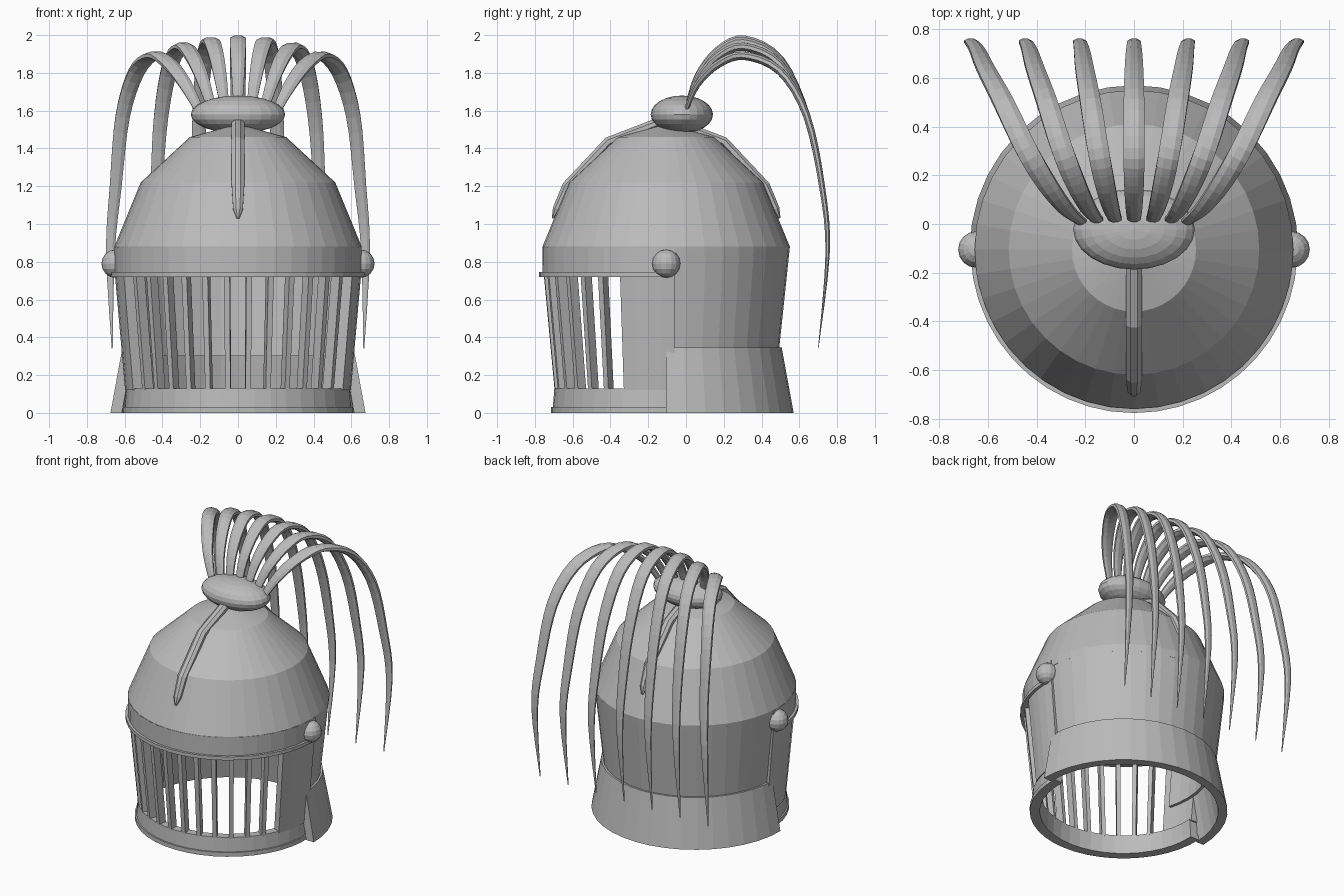
import bpy, bmesh
from math import sin, cos, pi, radians
from mathutils import Vector

if "Cube" in bpy.data.objects:
    bpy.data.objects.remove(bpy.data.objects["Cube"])

CY = -0.105  # helmet axis in y

metal = bpy.data.materials.new("grey metal")
metal.use_nodes = True
metal.diffuse_color = (0.5, 0.5, 0.5, 1)
metal.node_tree.nodes["Principled BSDF"].inputs["Base Color"].default_value = (0.5, 0.5, 0.5, 1)


def finish(name, bm):
    bmesh.ops.remove_doubles(bm, verts=bm.verts, dist=1e-5)
    bmesh.ops.recalc_face_normals(bm, faces=bm.faces)
    mesh = bpy.data.meshes.new(name)
    bm.to_mesh(mesh)
    bm.free()
    mesh.materials.append(metal)
    ob = bpy.data.objects.new(name, mesh)
    bpy.context.collection.objects.link(ob)
    return ob


def bridge(bm, rings, closed=False):
    """Skin a row of equal vertex loops, capping the ends if open."""
    count = len(rings) if closed else len(rings) - 1
    for i in range(count):
        a, b = rings[i], rings[(i + 1) % len(rings)]
        for j in range(len(a)):
            k = (j + 1) % len(a)
            bm.faces.new((a[j], a[k], b[k], b[j]))
    if not closed:
        bm.faces.new(rings[0])
        bm.faces.new(rings[-1])


def revolve(name, profile, start=0, end=360, steps=40):
    """Turn a closed (radius, z) profile about the axis; 0 degrees is the front."""
    bm = bmesh.new()
    full = end - start >= 360
    rings = []
    for i in range(steps if full else steps + 1):
        a = radians(start + (end - start) * i / steps)
        rings.append([bm.verts.new((r * sin(a), CY - r * cos(a), z)) for r, z in profile])
    bridge(bm, rings, full)
    return finish(name, bm)


def wall(r0, z0, r1, z1, t=0.055):
    return [(r0, z0), (r1, z1), (r1 - t, z1), (r0 - t, z0)]


def ellipsoid(name, centre, size, u=16, v=10):
    bm = bmesh.new()
    bmesh.ops.create_uvsphere(bm, u_segments=u, v_segments=v, radius=1)
    for p in bm.verts:
        p.co = Vector(centre) + p.co * Vector(size)
    return finish(name, bm)


def smooth_path(points, sub):
    """Catmull-Rom interpolation of vectors."""
    out = []
    for i in range(len(points) - 1):
        p0, p1, p2 = points[max(i - 1, 0)], points[i], points[i + 1]
        p3 = points[min(i + 2, len(points) - 1)]
        for s in range(sub):
            t = s / sub
            out.append(0.5 * (2 * p1 + (p2 - p0) * t + (2 * p0 - 5 * p1 + 4 * p2 - p3) * t ** 2
                              + (3 * p1 - p0 - 3 * p2 + p3) * t ** 3))
    return out + [points[-1]]


def sweep(name, path, flat, sides=8):
    """Flattened tube; each path item is (x, y, z, half width)."""
    bm = bmesh.new()
    rings = []
    for i, p in enumerate(path):
        d = (path[min(i + 1, len(path) - 1)] - path[max(i - 1, 0)]).to_3d().normalized()
        side = (Vector((1, 0, 0)) - d * d.x).normalized()
        up = side.cross(d)
        c = p.to_3d()
        rings.append([bm.verts.new(c + p.w * (side * cos(a) + up * sin(a) * flat))
                      for a in (2 * pi * (j + 0.5) / sides for j in range(sides))])
    bridge(bm, rings)
    return finish(name, bm)


# Skull: faceted dome, back shell and flared neck guard
revolve("dome", [(0.65, 0.83), (0.655, 0.88), (0.515, 1.22), (0.255, 1.46), (0, 1.53),
                 (0, 1.47), (0.22, 1.4), (0.46, 1.18), (0.595, 0.87), (0.59, 0.83)])
revolve("back_shell", wall(0.594, 0.3, 0.653, 0.86), 73, 287, 24)
revolve("neck_guard", wall(0.675, 0, 0.612, 0.345, 0.06), 90, 270, 20)

# Visor: brow band, brim, cheeks and lower ring
revolve("brow_band", wall(0.655, 0.73, 0.656, 0.875), -94, 94, 22)
revolve("brim", wall(0.672, 0.72, 0.672, 0.745, 0.07), -88, 88, 22)
revolve("visor_lower_ring", wall(0.6, 0.03, 0.592, 0.13), -93, 93, 22)
revolve("visor_foot", wall(0.61, 0, 0.61, 0.03, 0.065), -93, 93, 22)
for side, a in (("left", 68), ("right", -94)):
    revolve(side + "_cheek", wall(0.598, 0.12, 0.653, 0.74), a, a + 26, 4)

# Visor bars evenly spread across the opening
BARS, OPENING, HALF = 12, 136, 1.35
for i in range(BARS):
    a = -OPENING / 2 + OPENING * (i + 1) / (BARS + 1)
    revolve(f"visor_bar_{i + 1}", wall(0.592, 0.12, 0.65, 0.74), a - HALF, a + HALF, 1)

# Visor pivots
for side, s in (("left", 1), ("right", -1)):
    ellipsoid(side + "_pivot", (s * 0.648, CY, 0.79), (0.075, 0.075, 0.075), 16, 8)

# Crest straps running down the front and back of the dome
for name, s in (("front_strap", -1), ("back_strap", 1)):
    sweep(name, [Vector((0, CY + s * y, z, w)) for y, z, w in
                 ((0.03, 1.54, 0.036), (0.305, 1.435, 0.036), (0.525, 1.2, 0.036),
                  (0.58, 1.08, 0.028), (0.6, 1.03, 0.008))], 0.8)

# Plume knot and its seven drooping strands
ellipsoid("plume_knot", (0, -0.022, 1.58), (0.25, 0.165, 0.1), 24, 12)
# y, height, share of outward spread, half width
STRAND = ((0.0, 1.6, 0, 0.024), (0.06, 1.78, 0.16, 0.036), (0.17, 1.92, 0.34, 0.044),
          (0.31, 1.976, 0.52, 0.047), (0.5, 1.87, 0.72, 0.046), (0.64, 1.57, 0.88, 0.041),
          (0.72, 1.2, 0.96, 0.034), (0.75, 0.85, 1.02, 0.025), (0.7, 0.34, 1, 0.003))
for i in range(-3, 4):
    root, tip = 0.068 * i, 0.222 * i
    drop = 0.0095 * i * i
    pts = [Vector((root + (tip - root) * f, y, z - drop * max(0, min(1, (z - 1.6) / 0.37)), w))
           for y, z, f, w in STRAND]
    sweep(f"plume_strand_{i + 4}", smooth_path(pts, 4), 0.5)
